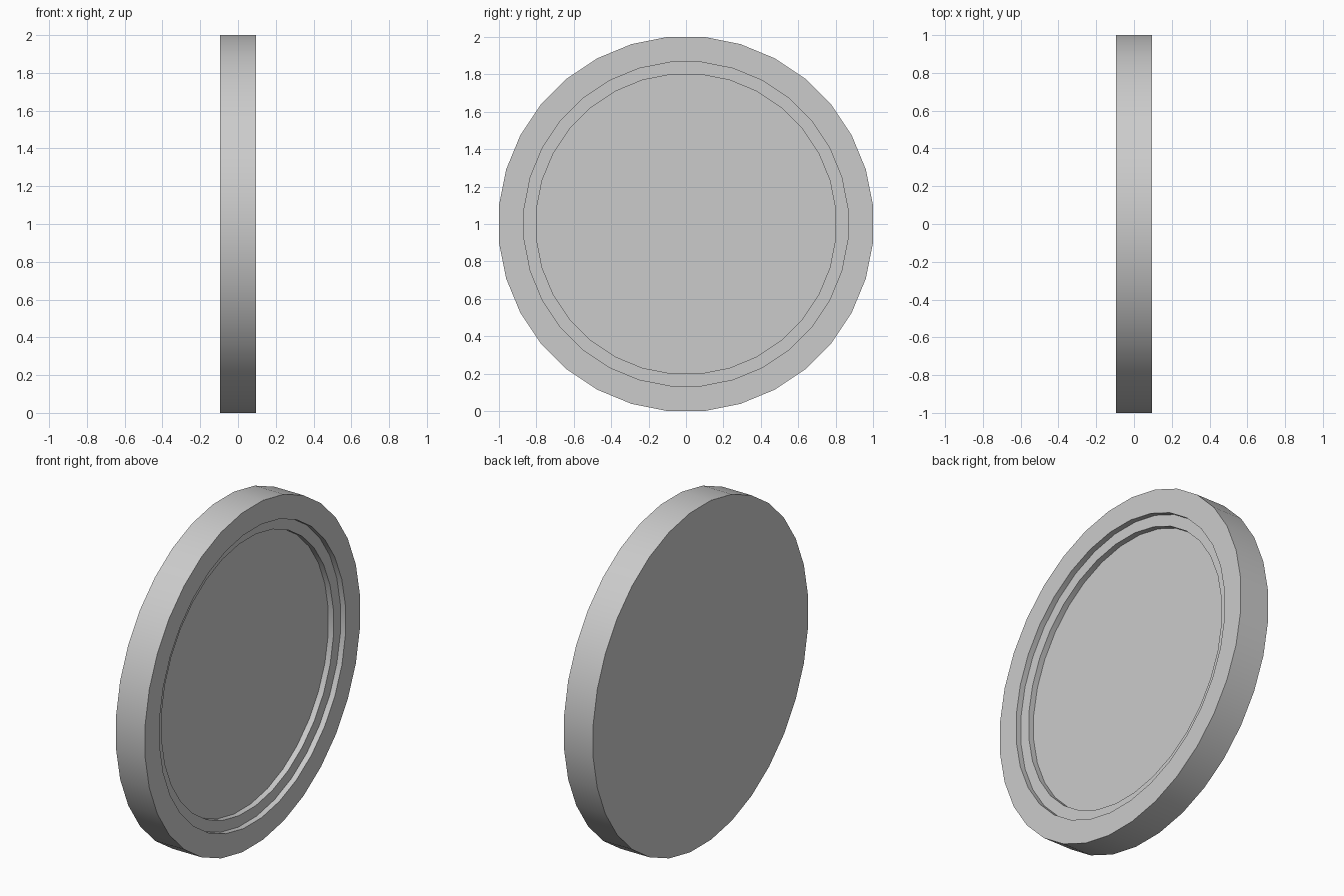
import bpy, bmesh, math

if "Cube" in bpy.data.objects:
    bpy.data.objects.remove(bpy.data.objects["Cube"])

SIDES = 32
HALF = math.pi / SIDES
FLAT = 1 / math.cos(HALF)   # flat-to-flat radius -> corner radius


def add_ring(bm, x, r):
    """Ring of vertices around the x axis, flats at top and bottom."""
    return [bm.verts.new((x,
                          r * FLAT * math.cos(HALF + 2 * HALF * i),
                          1 + r * FLAT * math.sin(HALF + 2 * HALF * i)))
            for i in range(SIDES)]


# profile (x, radius): flat back, rim, two stepped recesses on the +x face
profile = [(-0.095, 1.0), (0.095, 1.0), (0.095, 0.865),
           (0.062, 0.865), (0.062, 0.80), (0.028, 0.80)]

bm = bmesh.new()
rings = [add_ring(bm, x, r) for x, r in profile]
for a, b in zip(rings, rings[1:]):
    for i in range(SIDES):
        j = (i + 1) % SIDES
        bm.faces.new((a[i], a[j], b[j], b[i]))
bm.faces.new(rings[0])     # back
bm.faces.new(rings[-1])    # recessed floor
bmesh.ops.recalc_face_normals(bm, faces=bm.faces)

mesh = bpy.data.meshes.new("stepped_disc")
bm.to_mesh(mesh)
bm.free()
disc = bpy.data.objects.new("stepped_disc", mesh)
bpy.context.collection.objects.link(disc)

# smooth round walls, crisp edges
bpy.context.view_layer.objects.active = disc
disc.select_set(True)
bpy.ops.object.shade_smooth_by_angle(angle=math.radians(30))
